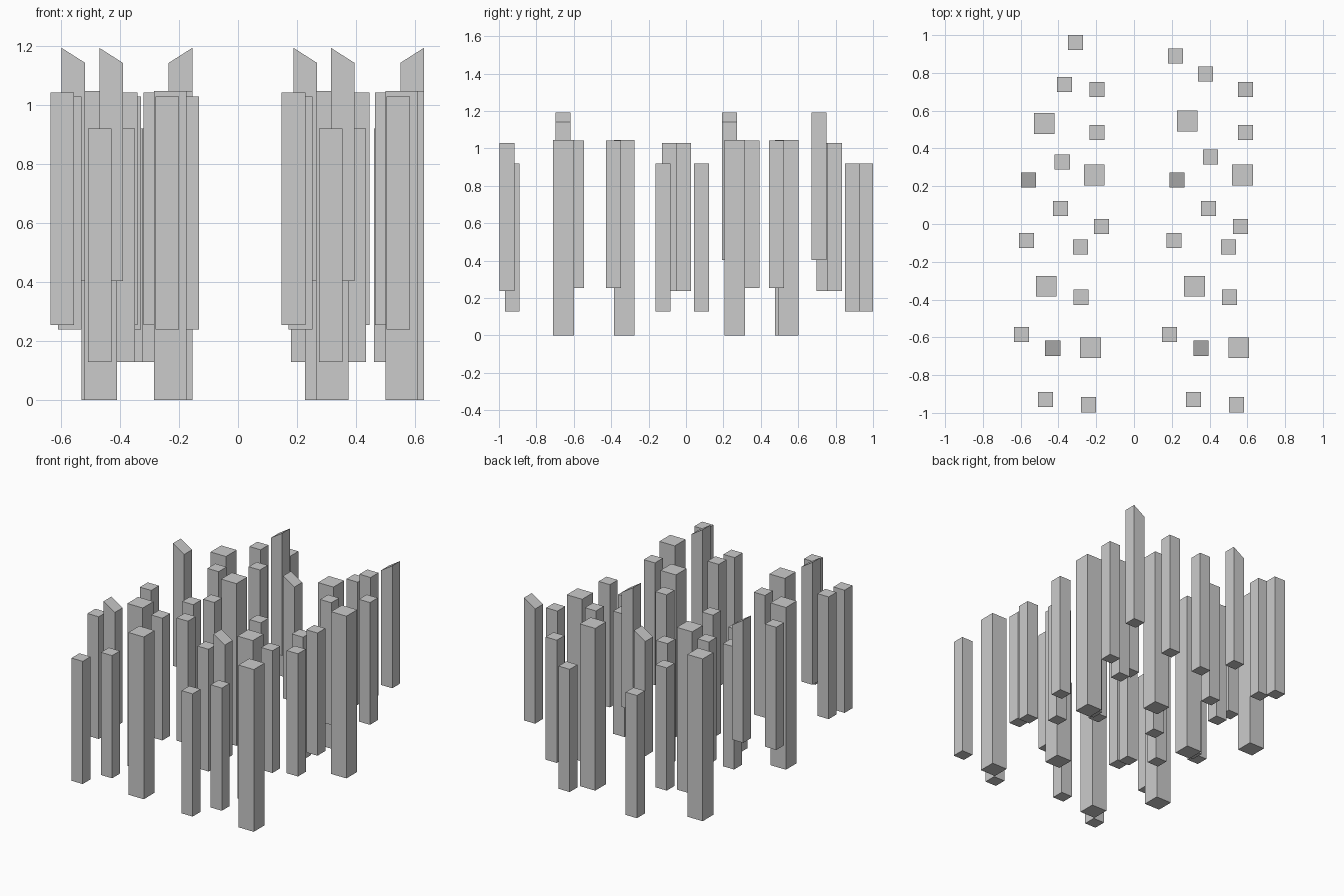
import bpy, bmesh

if "Cube" in bpy.data.objects:
    bpy.data.objects.remove(bpy.data.objects["Cube"])

# kind: (width, bottom z, top z)
KINDS = {
    "large_post": (0.11, 0.0, 1.046),
    "upper_post": (0.08, 0.254, 1.042),
    "middle_post": (0.08, 0.238, 1.029),
    "lower_post": (0.08, 0.129, 0.92),
    "slanted_post": (0.08, 0.403, 1.193),
}
DROP = 0.051  # height lost across a slanted top


def post(kind, index, x, y, high_side=0):
    w, z0, z1 = KINDS[kind]
    bm = bmesh.new()
    bmesh.ops.create_cube(bm, size=1)
    for v in bm.verts:
        side = 1 if v.co.x > 0 else -1
        z = z1 if v.co.z > 0 else z0
        if v.co.z > 0 and high_side and side != high_side:
            z -= DROP
        v.co = (v.co.x * w, v.co.y * w, z)
    name = f"{kind}_{index}"
    me = bpy.data.meshes.new(name)
    bm.to_mesh(me)
    bm.free()
    ob = bpy.data.objects.new(name, me)
    ob.location = (x, y, 0)
    bpy.context.collection.objects.link(ob)


# Each row: y shared by a left and a right post, then their x positions
PAIRS = {
    "large_post": [(0.26, -0.21, 0.575), (-0.33, -0.465, 0.32), (-0.655, -0.23, 0.555)],
    "upper_post": [(0.485, -0.195, 0.59), (-0.388, -0.28, 0.505), (-0.585, -0.596, 0.188)],
    "middle_post": [(-0.013, -0.172, 0.564), (-0.088, -0.57, 0.212), (-0.957, -0.24, 0.543)],
    "lower_post": [(0.083, -0.389, 0.394), (-0.122, -0.284, 0.501), (-0.929, -0.469, 0.315)],
}
# Posts whose left and right copies sit at different depths
SINGLES = {
    "large_post": [(-0.475, 0.532), (0.282, 0.546)],
    "upper_post": [(-0.38, 0.328), (0.406, 0.354)],
    "middle_post": [(-0.368, 0.739), (0.378, 0.794)],
    "lower_post": [(-0.31, 0.96), (0.219, 0.889)],
}
for kind in PAIRS:
    spots = [(x, y) for y, *xs in PAIRS[kind] for x in xs] + SINGLES[kind]
    for i, (x, y) in enumerate(spots):
        post(kind, i, x, y)

# Posts with sloping tops: y, left x, right x, higher side
i = 0
for y, xl, xr, high in [(0.712, -0.195, 0.59, 1), (0.232, -0.558, 0.228, -1), (-0.658, -0.43, 0.355, -1)]:
    for x in (xl, xr):
        post("slanted_post", i, x, y, high)
        i += 1
